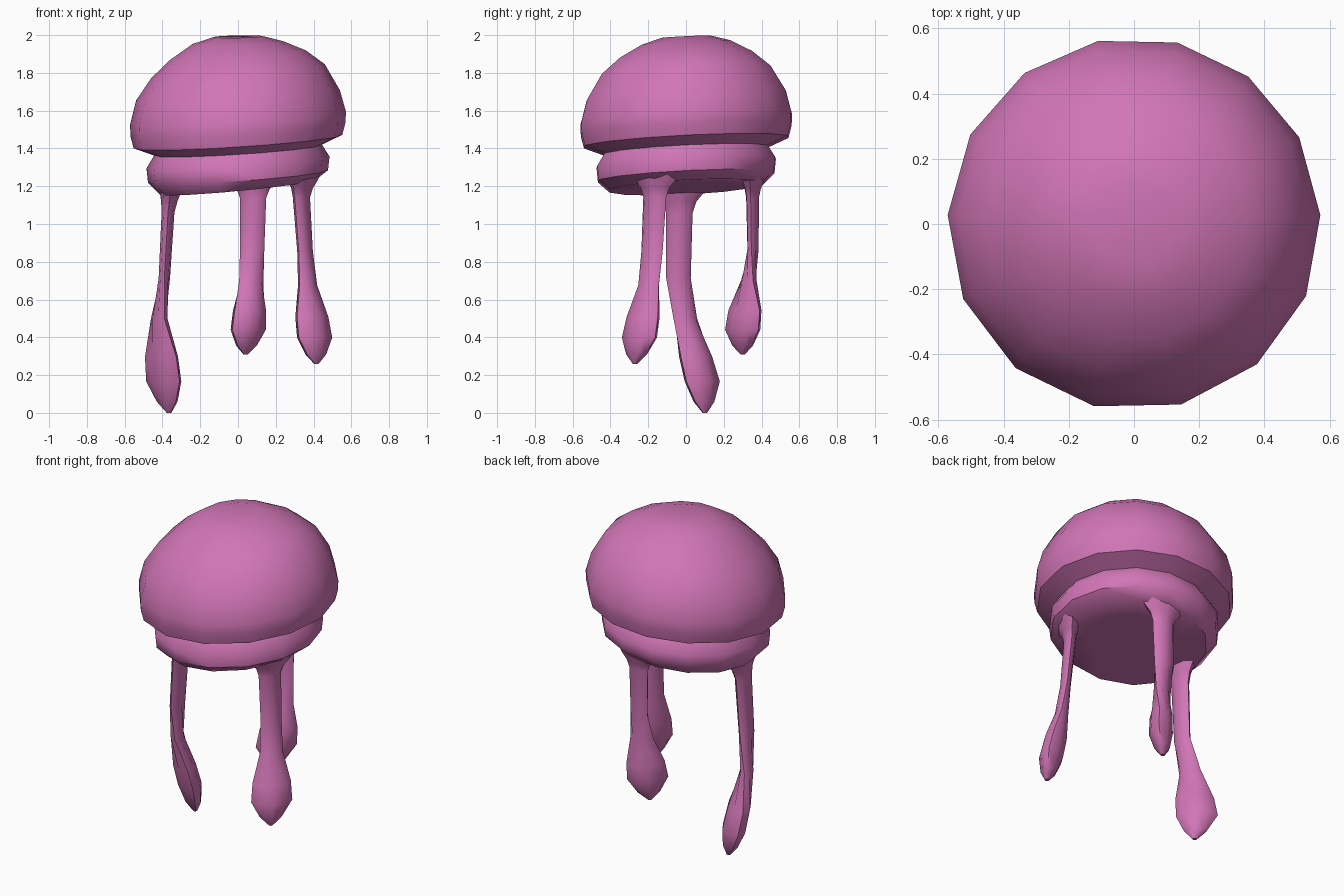
import bpy
import bmesh
from math import cos, sin, pi, radians
from mathutils import Vector

cube = bpy.data.objects.get("Cube")
if cube:
    bpy.data.objects.remove(cube, do_unlink=True)

# One flat colour
pink = bpy.data.materials.new("orchid pink")
pink.use_nodes = True
colour = (0.64, 0.18, 0.47, 1)
pink.diffuse_color = colour
shader = next(n for n in pink.node_tree.nodes if n.type == "BSDF_PRINCIPLED")
shader.inputs["Base Color"].default_value = colour


def skin_rings(name, rings, sharp=42):
    """Join rings of points with quads and close both ends with a fan or cap."""
    bm = bmesh.new()
    loops = [[bm.verts.new(p) for p in ring] for ring in rings]
    for a, b in zip(loops, loops[1:]):
        n = max(len(a), len(b))
        for i in range(n):
            j = (i + 1) % n
            if len(a) == 1:
                bm.faces.new((a[0], b[j], b[i]))
            elif len(b) == 1:
                bm.faces.new((a[i], a[j], b[0]))
            else:
                bm.faces.new((a[i], a[j], b[j], b[i]))
    for end in (loops[0], loops[-1]):
        if len(end) > 2:
            bm.faces.new(end)
    bmesh.ops.recalc_face_normals(bm, faces=bm.faces)
    mesh = bpy.data.meshes.new(name)
    bm.to_mesh(mesh)
    bm.free()
    mesh.materials.append(pink)
    obj = bpy.data.objects.new(name, mesh)
    bpy.context.collection.objects.link(obj)
    bpy.ops.object.select_all(action="DESELECT")
    obj.select_set(True)
    bpy.context.view_layer.objects.active = obj
    bpy.ops.object.shade_smooth_by_angle(angle=radians(sharp))


def tilted_ring(radius, z, lean, sides=14):
    """Slightly uneven ring that leans up towards the back left."""
    if radius == 0:
        return [Vector((0, 0, z))]
    ring = []
    for i in range(sides):
        a = 2 * pi * i / sides
        a += radians(3) * cos(a + 0.4)
        x, y = radius * cos(a), radius * sin(a)
        ring.append(Vector((x, y, z + lean * x + 0.05 * y)))
    return ring


# Bell: dome, overhanging lip, lower band and nearly flat underside
profile = [
    (0, 1.985, 0), (0.13, 1.992, 0.02), (0.24, 1.96, 0.03),
    (0.36, 1.893, 0.07), (0.46, 1.808, 0.08), (0.54, 1.68, 0.05),
    (0.572, 1.56, 0.06), (0.57, 1.5, 0.065), (0.553, 1.435, 0.065),
    (0.445, 1.39, 0.065), (0.485, 1.325, 0.065), (0.477, 1.25, 0.07),
    (0.415, 1.195, 0.095), (0.25, 1.195, 0.095), (0, 1.2, 0),
]
skin_rings("bell", [tilted_ring(*row) for row in profile])

# Shared tentacle shape: fraction of length, half width, half thickness
shape = [
    (-0.06, 0.08, 0.03), (-0.02, 0.15, 0.065), (0.02, 0.125, 0.056),
    (0.06, 0.088, 0.043), (0.11, 0.07, 0.034), (0.4, 0.065, 0.03),
    (0.58, 0.068, 0.038), (0.75, 0.11, 0.065), (0.86, 0.118, 0.068),
    (0.95, 0.065, 0.045), (1, 0.012, 0.012),
]
stations = (0, 0.1, 0.4, 0.6, 0.85, 1)


def centre_at(path, t):
    t = max(t, 0)
    for k in range(len(stations) - 1):
        if t <= stations[k + 1]:
            f = (t - stations[k]) / (stations[k + 1] - stations[k])
            return Vector(path[k]).lerp(Vector(path[k + 1]), f)


def tentacle(name, top, tip, turn, path, sides=8):
    """Flat strap whose wide side turns between two angles towards its bulb."""
    rings = []
    for t, wide, thick in shape:
        c = centre_at(path, t)
        middle = Vector((c.x, c.y, top + (tip - top) * t))
        f = min(max((t - 0.4) / 0.35, 0), 1)
        angle = radians(turn[0] + (turn[1] - turn[0]) * f)
        across = Vector((cos(angle), sin(angle), 0))
        out = Vector((-sin(angle), cos(angle), 0))
        rings.append([middle + across * wide * cos(2 * pi * i / sides)
                      + out * thick * sin(2 * pi * i / sides)
                      for i in range(sides)])
    skin_rings(name, rings)


tentacle("right_tentacle", 1.19, 0, (90, 135), [
    (-0.355, -0.03), (-0.37, -0.035), (-0.39, -0.04),
    (-0.42, 0), (-0.395, 0.085), (-0.365, 0.1)])
tentacle("front_left_tentacle", 1.25, 0.26, (60, 45), [
    (0.345, -0.165), (0.335, -0.165), (0.355, -0.18),
    (0.37, -0.2), (0.405, -0.245), (0.415, -0.27)])
tentacle("back_tentacle", 1.24, 0.31, (-8, 45), [
    (0.08, 0.355), (0.08, 0.352), (0.075, 0.355),
    (0.07, 0.33), (0.055, 0.3), (0.04, 0.3)])
